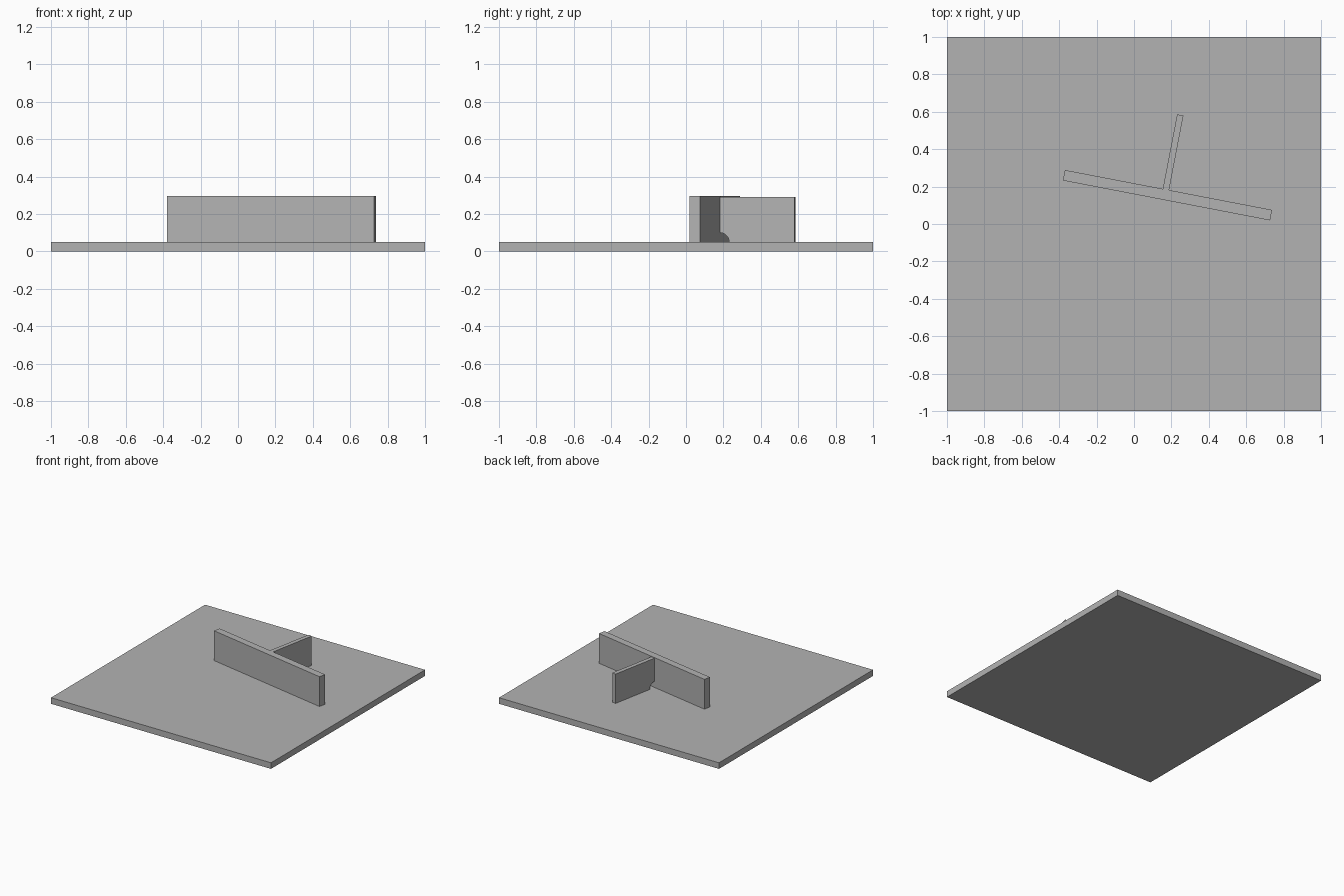
import bpy, bmesh
from math import radians, sin, cos, pi
from mathutils import Matrix

cube = bpy.data.objects.get("Cube")
if cube:
    bpy.data.objects.remove(cube, do_unlink=True)

grey = bpy.data.materials.new("plain grey")
grey.use_nodes = True
colour = (0.45, 0.45, 0.45, 1)
grey.diffuse_color = colour
grey.node_tree.nodes["Principled BSDF"].inputs["Base Color"].default_value = colour


def prism(name, outline, direction, matrix=Matrix()):
    """Extrude a closed outline along a direction and place it."""
    bm = bmesh.new()
    face = bm.faces.new([bm.verts.new(p) for p in outline])
    out = bmesh.ops.extrude_face_region(bm, geom=[face])["geom"]
    moved = [v for v in out if isinstance(v, bmesh.types.BMVert)]
    bmesh.ops.translate(bm, verts=moved, vec=direction)
    bmesh.ops.recalc_face_normals(bm, faces=bm.faces)
    mesh = bpy.data.meshes.new(name)
    bm.to_mesh(mesh)
    bm.free()
    mesh.materials.append(grey)
    obj = bpy.data.objects.new(name, mesh)
    obj.matrix_world = matrix
    bpy.context.collection.objects.link(obj)


def rectangle(w, d):
    return [(-w, -d, 0), (w, -d, 0), (w, d, 0), (-w, d, 0)]


plate_top = 0.05
joint = Matrix.Translation((0.179, 0.154, plate_top)) @ Matrix.Rotation(radians(-10.9), 4, "Z")

# Square base plate and the long upright standing on it
prism("base_plate", rectangle(1, 1), (0, 0, plate_top))
half_length, half_thick, height = 0.564, 0.0285, 0.245
prism("long_upright", rectangle(half_length, half_thick), (0, 0, height), joint)

# Thin cross fin with a quarter-round clearance notch at its inner foot
fin_end, fin_height, fin_thick, notch = 0.434, 0.241, 0.034, 0.05
x = -0.014 - fin_thick / 2
outline = [(x, fin_end, 0), (x, fin_end, fin_height), (x, half_thick, fin_height)]
for i in range(13):
    a = pi / 2 * (1 - i / 12)
    outline.append((x, half_thick + notch * cos(a), notch * sin(a)))
prism("cross_fin", outline, (fin_thick, 0, 0), joint)
